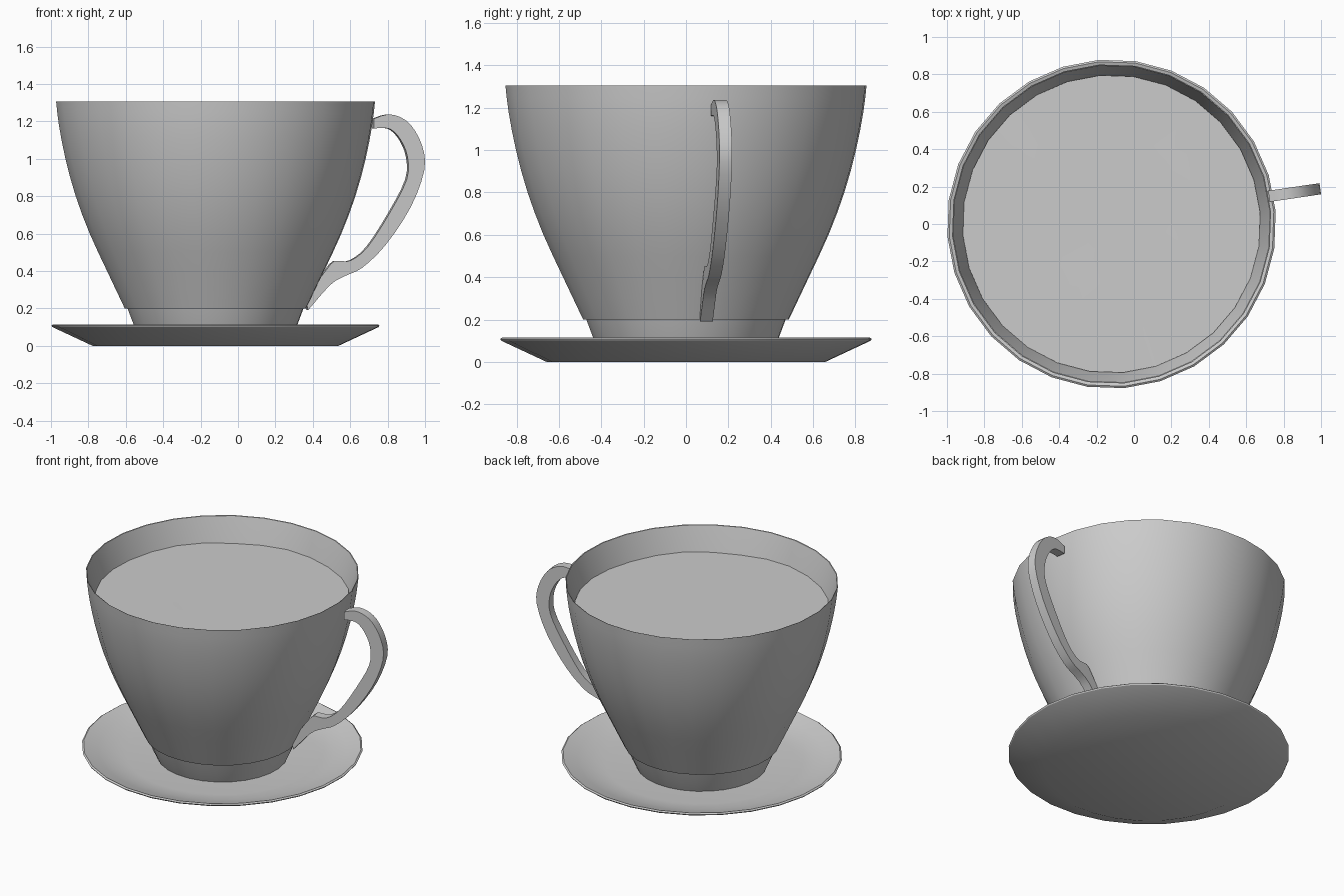
import bpy, bmesh, math
from mathutils import Vector

if "Cube" in bpy.data.objects:
    bpy.data.objects.remove(bpy.data.objects["Cube"])

SIDES = 28
TURN = math.radians(4.4)
CX = -0.12


def finish(name, bm, angle=32):
    bmesh.ops.recalc_face_normals(bm, faces=bm.faces)
    me = bpy.data.meshes.new(name)
    bm.to_mesh(me)
    bm.free()
    ob = bpy.data.objects.new(name, me)
    bpy.context.collection.objects.link(ob)
    bpy.ops.object.select_all(action='DESELECT')
    ob.select_set(True)
    bpy.context.view_layer.objects.active = ob
    bpy.ops.object.shade_smooth_by_angle(angle=math.radians(angle))
    return ob


def ring(bm, r, z):
    return [bm.verts.new((CX + r * math.cos(TURN + 2 * math.pi * i / SIDES),
                          r * math.sin(TURN + 2 * math.pi * i / SIDES), z))
            for i in range(SIDES)]


def lathe(name, profile):
    """Closed turned body; the first and last rings are capped."""
    bm = bmesh.new()
    rings = [ring(bm, r, z) for r, z in profile]
    for a, b in zip(rings, rings[1:]):
        for i in range(SIDES):
            j = (i + 1) % SIDES
            bm.faces.new((a[i], a[j], b[j], b[i]))
    bm.faces.new(rings[0])
    bm.faces.new(rings[-1])
    return finish(name, bm)


def smooth_path(pts, steps=3):
    """Catmull-Rom curve through the points."""
    p = [Vector(q) for q in pts]
    p = [2 * p[0] - p[1]] + p + [2 * p[-1] - p[-2]]
    out = []
    for a, b, c, d in zip(p, p[1:], p[2:], p[3:]):
        for k in range(steps):
            t = k / steps
            out.append(0.5 * (2 * b + (c - a) * t + (2 * a - 5 * b + 4 * c - d) * t * t
                              + (3 * b - a - 3 * c + d) * t ** 3))
    return out + [p[-2]]


# Saucer: flat base, flared rim, shallow dish
lathe("saucer", [(0.66, 0), (0.875, 0.1), (0.88, 0.108), (0.87, 0.115),
                 (0.78, 0.085), (0.70, 0.062), (0.60, 0.05)])

# Cup: foot, outer wall up to a thin rim, then the inner wall
outer = smooth_path([(0.487, 0.2), (0.582, 0.4), (0.675, 0.6), (0.75, 0.8),
                     (0.805, 1.0), (0.84, 1.18), (0.855, 1.305)], 2)
inner = [(0.85, 1.303), (0.80, 1.14), (0.765, 1.0), (0.71, 0.8),
         (0.63, 0.6), (0.54, 0.4), (0.44, 0.25)]
lathe("cup", [(0.41, 0.05), (0.44, 0.115), (0.472, 0.2)] + [tuple(p) for p in outer] + inner)

# Drink: gently rippled disc just below the rim
bm = bmesh.new()
rings = [ring(bm, r, 1.14) for r in (0.797, 0.64, 0.48, 0.32, 0.16)]
for a, b in zip(rings, rings[1:]):
    for i in range(SIDES):
        j = (i + 1) % SIDES
        bm.faces.new((a[i], a[j], b[j], b[i]))
bm.faces.new(rings[-1])
for v in bm.verts:
    v.co.z += 0.004 * math.sin(9 * v.co.x + 4 * v.co.y)
finish("drink", bm)

# Handle: band between an outer and an inner curve, on a plane turned a little
out_pts = [(0.722, 1.214), (0.786, 1.235), (0.85, 1.228), (0.92, 1.18), (0.98, 1.07),
           (0.992, 0.94), (0.92, 0.743), (0.786, 0.54), (0.66, 0.417), (0.57, 0.374),
           (0.49, 0.326), (0.37, 0.19)]
in_pts = [(0.722, 1.162), (0.78, 1.164), (0.82, 1.152), (0.866, 1.10), (0.902, 1.01),
          (0.898, 0.89), (0.81, 0.716), (0.69, 0.53), (0.60, 0.457), (0.54, 0.452),
          (0.49, 0.435), (0.36, 0.25)]
bm = bmesh.new()
side = Vector((-0.146, 0.989, 0)) * 0.03
sections = []
for o, n in zip(smooth_path(out_pts), smooth_path(in_pts)):
    co = [Vector((q.x, 0.042 + 0.147 * q.x, q.y)) for q in (o, n)]
    sections.append([bm.verts.new(c) for c in
                     (co[0] - side, co[0] + side, co[1] + side, co[1] - side)])
for a, b in zip(sections, sections[1:]):
    for i in range(4):
        j = (i + 1) % 4
        bm.faces.new((a[i], a[j], b[j], b[i]))
bm.faces.new(sections[0])
bm.faces.new(sections[-1])
finish("handle", bm)
